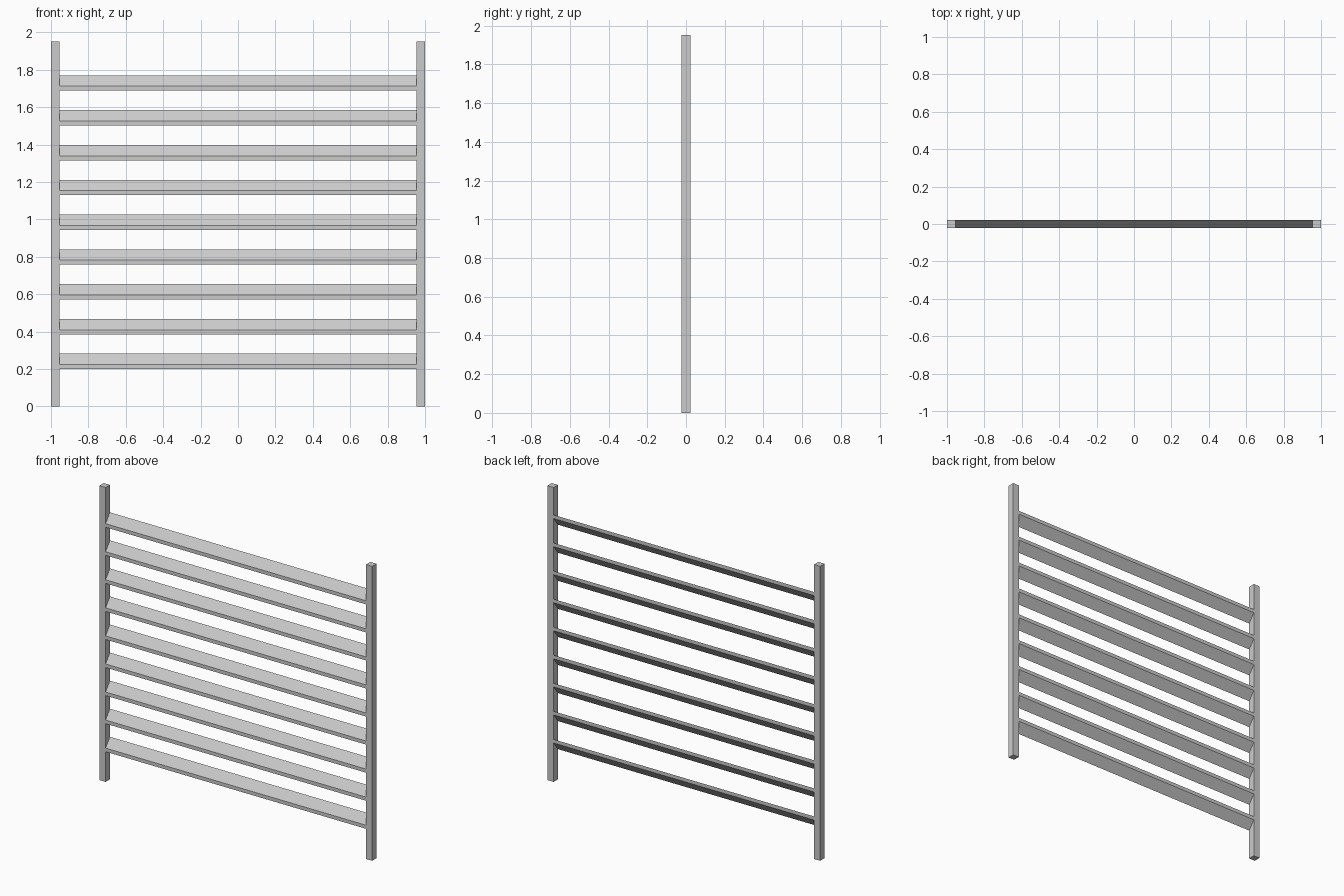
import bpy, bmesh

if "Cube" in bpy.data.objects:
    bpy.data.objects.remove(bpy.data.objects["Cube"])

POST, HEIGHT, HALF = 0.045, 1.952, 1.0
D = POST / 2


def extrude_x(name, profile, x0, x1):
    """Extrude a (y, z) profile along x from x0 to x1."""
    bm = bmesh.new()
    face = bm.faces.new([bm.verts.new((x0, y, z)) for y, z in profile])
    ext = bmesh.ops.extrude_face_region(bm, geom=[face])
    verts = [g for g in ext["geom"] if isinstance(g, bmesh.types.BMVert)]
    bmesh.ops.translate(bm, verts=verts, vec=(x1 - x0, 0, 0))
    bmesh.ops.recalc_face_normals(bm, faces=bm.faces)
    mesh = bpy.data.meshes.new(name)
    bm.to_mesh(mesh)
    bm.free()
    obj = bpy.data.objects.new(name, mesh)
    bpy.context.collection.objects.link(obj)
    return obj


# Square end posts
post = [(-D, 0), (D, 0), (D, HEIGHT), (-D, HEIGHT)]
extrude_x("left_post", post, -HALF, -HALF + POST)
extrude_x("right_post", post, HALF - POST, HALF)

# Sloping louvre slats with vertical front and back edges, low at the front
slat = [(-D, 0), (-D, 0.024), (D, 0.082), (D, 0.058)]
for i in range(9):
    obj = extrude_x(f"slat_{i + 1}", slat, -HALF + POST, HALF - POST)
    obj.location.z = 0.20 + i * 0.186
